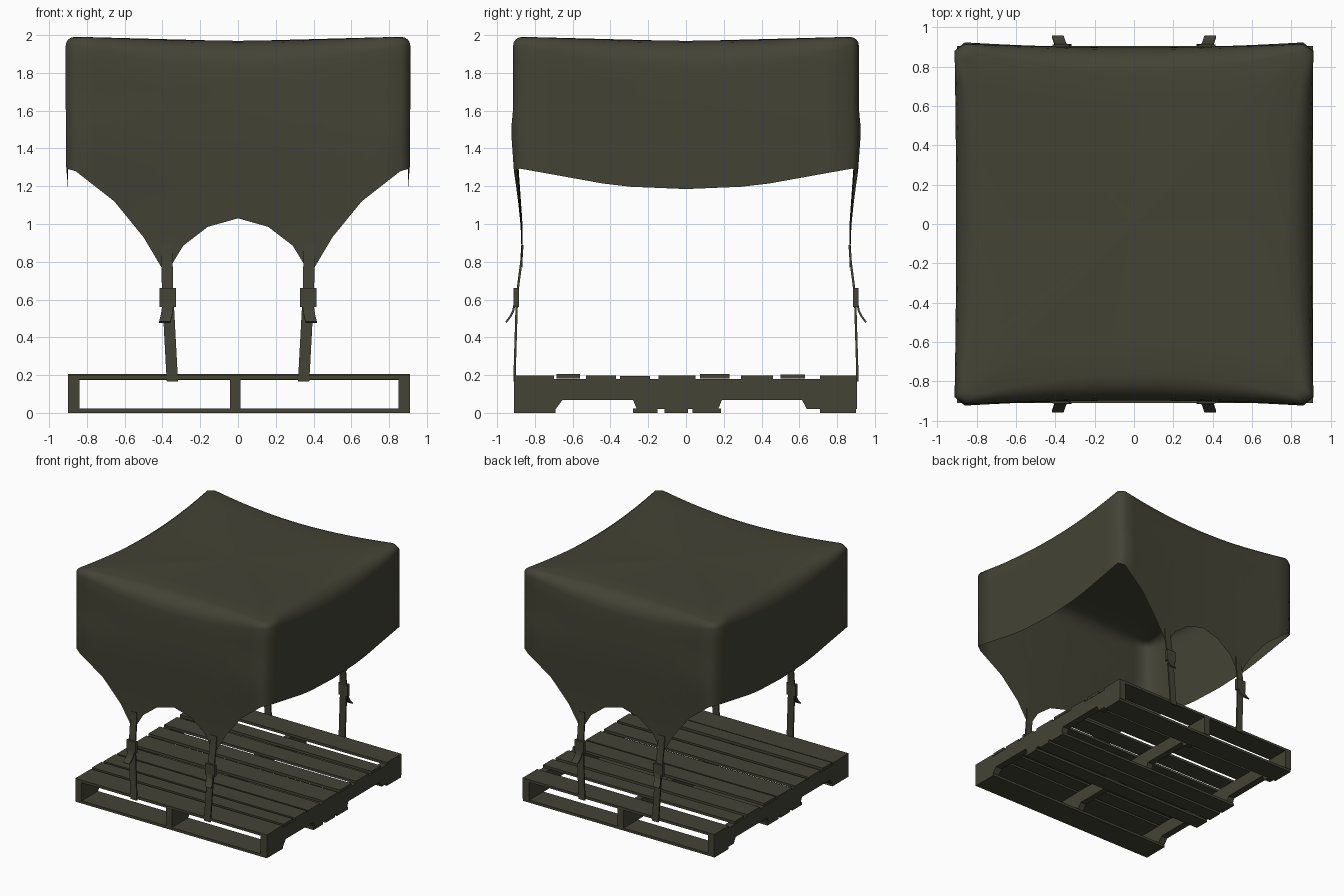
import bpy, bmesh, math
from mathutils import Vector

cube = bpy.data.objects.get("Cube")
if cube:
    bpy.data.objects.remove(cube, do_unlink=True)

olive = bpy.data.materials.new("dark_olive")
olive.use_nodes = True
COLOR = (0.056, 0.056, 0.036, 1)
olive.diffuse_color = COLOR
olive.node_tree.nodes["Principled BSDF"].inputs["Base Color"].default_value = COLOR


def finish(name, bm, smooth=None):
    bmesh.ops.recalc_face_normals(bm, faces=bm.faces)
    mesh = bpy.data.meshes.new(name)
    bm.to_mesh(mesh)
    bm.free()
    ob = bpy.data.objects.new(name, mesh)
    mesh.materials.append(olive)
    bpy.context.collection.objects.link(ob)
    if smooth:
        bpy.ops.object.select_all(action='DESELECT')
        ob.select_set(True)
        bpy.context.view_layer.objects.active = ob
        bpy.ops.object.shade_smooth_by_angle(angle=math.radians(smooth))
    return ob


def box(name, x, y, z):
    bm = bmesh.new()
    bmesh.ops.create_cube(bm, size=1)
    for v in bm.verts:
        v.co = [(a + b) / 2 + c * (b - a) for (a, b), c in zip((x, y, z), v.co)]
    return finish(name, bm)


def prism_x(name, outline, x0, x1):
    # extrude a (y, z) outline along x
    bm = bmesh.new()
    face = bm.faces.new([bm.verts.new((x0, y, z)) for y, z in outline])
    new = bmesh.ops.extrude_face_region(bm, geom=[face])["geom"]
    bmesh.ops.translate(bm, vec=(x1 - x0, 0, 0),
                        verts=[v for v in new if isinstance(v, bmesh.types.BMVert)])
    return finish(name, bm)


def ribbon(name, path, width, thick):
    # flat webbing following a path, width along x
    bm = bmesh.new()
    rows = []
    for i, p in enumerate(path):
        a, b = Vector(path[max(i - 1, 0)]), Vector(path[min(i + 1, len(path) - 1)])
        n = (b - a).cross(Vector((1, 0, 0))).normalized() * thick / 2
        side = Vector((width / 2, 0, 0))
        rows.append([bm.verts.new(Vector(p) + o)
                     for o in (side + n, n - side, -n - side, side - n)])
    for r, s in zip(rows, rows[1:]):
        for k in range(4):
            bm.faces.new((r[k], r[k - 1], s[k - 1], s[k]))
    bm.faces.new(rows[0])
    bm.faces.new(rows[-1])
    return finish(name, bm)


def interp(table, t):
    for (a, u), (b, v) in zip(table, table[1:]):
        if t <= b:
            return u + (v - u) * max(0, t - a) / (b - a)
    return table[-1][1]


# Cover: hem heights along the strapped panels and along the plain sides
STRAP_HEM = [(0, 1.03), (.16, .985), (.29, .885), (.36, .77), (.405, .77),
             (.5, .93), (.655, 1.12), (.86, 1.28), (.91, 1.295)]
SIDE_HEM = [(0, 1.185), (.36, 1.2), (.86, 1.29), (.92, 1.3)]
HALF_X, HALF_Y = .912, .915
xs = [s * a for s in (-1, 1) for a, _ in STRAP_HEM[:-1] if s > 0 or a > 0]
xs = sorted(xs + [-.76, .76, -.58, .58])
ys = [i / 6 * .88 for i in range(-6, 7)]


def cover_columns():
    # (x, y, hem height, middle-ness, strapped panel sign) around the outline
    out = []
    for sign in (-1, 1):
        for x in xs[::-sign]:
            m = 1 - (x / .86) ** 2
            out.append((x, sign * (HALF_Y - .018 * m), interp(STRAP_HEM, abs(x)), m, sign))
        for y in ys[::-sign]:
            m = 1 - (y / .88) ** 2
            out.append((-sign * (HALF_X - .008 * m), y, interp(SIDE_HEM, abs(y)), m, 0))
    return out


def cover():
    bm = bmesh.new()
    cols = cover_columns()
    rings = []
    # hanging walls
    for k in range(9):
        f = k / 8
        ring = []
        for x, y, hem, m, sign in cols:
            r = .045 + .09 * m
            z = hem + (1.99 - .02 * m - r - hem) * f
            pull = max(0, 1.45 - z) * .07
            if sign:
                y -= sign * min(pull, .035)
                y += sign * .008 * (1 - m) * (z < 1.6)
            else:
                x *= 1 - .01 * max(0, 1.6 - z)
            ring.append(bm.verts.new((x, y, z)))
        rings.append(ring)
    # rounded shoulder, tighter towards the corners
    for k in range(1, 5):
        a = k / 4 * math.pi / 2
        ring = []
        for x, y, hem, m, sign in cols:
            r = .045 + .09 * m
            s = 1 - r * (1 - math.cos(a)) / .91
            ring.append(bm.verts.new((x * s, y * s, 1.99 - .02 * m - r * (1 - math.sin(a)))))
        rings.append(ring)
    # top panel
    for f in (.8, .55, .3):
        rings.append([bm.verts.new((v.co.x * f, v.co.y * f, 1.968 + (v.co.z - 1.968) * f))
                      for v in rings[12]])
    for r, s in zip(rings, rings[1:]):
        for i in range(len(r)):
            bm.faces.new((r[i - 1], r[i], s[i], s[i - 1]))
    centre = bm.verts.new((0, 0, 1.968))
    for i in range(len(cols)):
        bm.faces.new((rings[-1][i - 1], rings[-1][i], centre))
    return finish("cargo_cover", bm, 60)


cover()

# Pallet stringers with fork notches
STRINGER = [(-.91, .02), (-.69, .02), (-.655, .067), (-.28, .067), (-.26, .02), (.17, .02),
            (.19, .067), (.615, .067), (.64, .02), (.905, .02), (.905, .18), (-.91, .18)]
for name, x0, x1 in (("right", -.9, -.84), ("middle", -.042, .012), ("left", .85, .91)):
    prism_x("stringer_" + name, STRINGER, x0, x1)

# Deck boards, a little uneven
DECK = [(-.91, -.7, 0), (-.685, -.56, .006), (-.53, -.37, 0), (-.35, -.19, -.004),
        (-.145, .05, -.002), (.075, .23, .006), (.29, .46, 0), (.5, .63, .005), (.71, .905, 0)]
for i, (y0, y1, lift) in enumerate(DECK):
    box(f"deck_board_{i + 1}", (-.9, .91), (y0, y1), (.177 + lift, .199 + lift))

# Bottom boards
for i, y in enumerate([(-.91, -.69), (-.28, -.15), (-.115, .01), (.035, .185), (.71, .9)]):
    box(f"bottom_board_{i + 1}", (-.9, .91), y, (0, .022))

# Tie-down straps, one pair front and one pair back
for end, sy in (("front", -1), ("back", 1)):
    for side, sx in (("right", -1), ("left", 1)):
        tag = f"{end}_{side}"
        ribbon("strap_" + tag, [(sx * x, sy * y, z) for x, y, z in (
            (.347, .908, .165), (.352, .906, .25), (.368, .897, .55), (.373, .89, .66),
            (.376, .872, .8), (.378, .866, .89))], .06, .012)
        box("buckle_" + tag, sorted((sx * .328, sx * .415)),
            sorted((sy * .885, sy * .913)), (.56, .66))
        ribbon("strap_tail_" + tag, [(sx * x, sy * y, z) for x, y, z in (
            (.37, .907, .58), (.375, .915, .54), (.38, .93, .51), (.388, .953, .48))], .06, .01)
